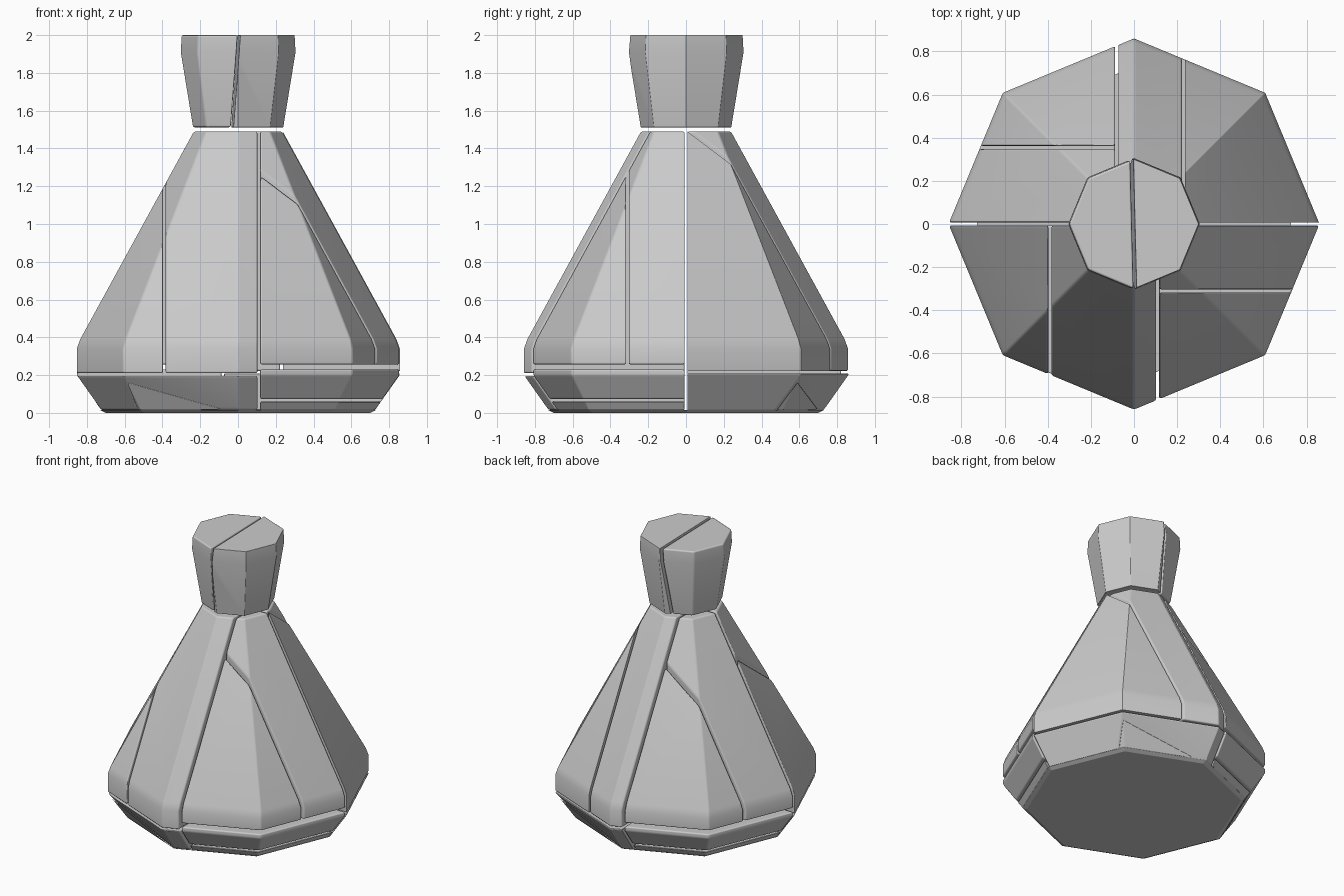
import bpy, bmesh
from math import sin, cos, pi
from mathutils import Vector

cube = bpy.data.objects.get("Cube")
if cube:
    bpy.data.objects.remove(cube, do_unlink=True)

stone = bpy.data.materials.new("stone grey")
stone.use_nodes = True
grey = (0.6, 0.6, 0.6, 1)
stone.diffuse_color = grey
stone.node_tree.nodes["Principled BSDF"].inputs["Base Color"].default_value = grey

BODY = [(0.73, 0.016), (0.86, 0.2), (0.86, 0.34), (0.842, 0.39), (0.24, 1.49)]
NECK = [(0.24, 1.512), (0.305, 1.91), (0.3, 2.0)]
PLATE = [(0.7, 0), (0.73, 0.015)]
GAP = 0.007


def octagon_solid(profile):
    """Closed eight-sided solid with a corner on each axis."""
    bm = bmesh.new()
    rings = [[bm.verts.new((r * cos(i * pi / 4), r * sin(i * pi / 4), z))
              for i in range(8)] for r, z in profile]
    for low, high in zip(rings, rings[1:]):
        for i in range(8):
            j = (i + 1) % 8
            bm.faces.new((low[i], low[j], high[j], high[i]))
    bm.faces.new(rings[0][::-1])
    bm.faces.new(rings[-1])
    return bm


def piece(name, profile, cuts=(), turn=1, bevel=0.01):
    """Keep the part of the solid on the inner side of every cut.
    A cut is (point, outward normal, half gap)."""
    bm = octagon_solid(profile)
    for point, normal, gap in cuts:
        n = Vector(normal).normalized()
        geom = bm.verts[:] + bm.edges[:] + bm.faces[:]
        res = bmesh.ops.bisect_plane(bm, geom=geom, plane_co=Vector(point) - n * gap,
                                     plane_no=n, clear_outer=True)
        rim = [e for e in res["geom_cut"] if isinstance(e, bmesh.types.BMEdge)]
        bmesh.ops.holes_fill(bm, edges=rim, sides=0)
    for v in bm.verts:
        v.co.x *= turn
        v.co.y *= turn
    bmesh.ops.recalc_face_normals(bm, faces=bm.faces[:])
    for f in bm.faces:
        f.smooth = True
    mesh = bpy.data.meshes.new(name)
    bm.to_mesh(mesh)
    bm.free()
    mesh.materials.append(stone)
    obj = bpy.data.objects.new(name, mesh)
    bpy.context.collection.objects.link(obj)
    mod = obj.modifiers.new("soft edges", "BEVEL")
    mod.width = bevel
    mod.segments = 2
    mod.limit_method = "ANGLE"
    mod.angle_limit = 0.35
    mod.harden_normals = True
    return obj


def below(axis, value, gap=GAP):
    p, n = [0, 0, 0], [0, 0, 0]
    p[axis], n[axis] = value, 1
    return p, n, gap


def above(axis, value, gap=GAP):
    p, n, g = below(axis, value, gap)
    return p, [-c for c in n], g


X, Y, Z = range(3)

# Flask body: two halves, the back one turned half way round
for side, turn, main, inner, split, seam in (
        ("front", 1, 0.11, -0.39, -0.31, 0.203),
        ("back", -1, 0.08, -0.23, -0.355, 0.215)):
    half = below(Y, 0)
    wide = [half, above(X, main)]
    narrow = [half, below(X, main)]

    # banded side: foot, band and two tall shards
    piece(side + "_foot", BODY, wide + [below(Z, 0.066)], turn, 0.006)
    piece(side + "_band", BODY, wide + [above(Z, 0.066), below(Z, 0.243, 0.013)], turn)
    tall = wide + [above(Z, 0.243, 0.013)]
    piece(side + "_outer_shard", BODY, tall + [below(Y, split)], turn)
    piece(side + "_inner_shard", BODY, tall + [above(Y, split)], turn)

    # plain side: base with a slanted corner break and two tall shards
    base = narrow + [below(Z, seam)]
    corner = Vector((-0.61, -0.61, 0.2))
    n = (Vector((-0.645, -0.42, 0.016)) - corner).cross(Vector((0.645, -0.31, 0)))
    if n.y > 0:
        n.negate()
    piece(side + "_base", BODY, base + [(corner, n, 0.003)], turn)
    piece(side + "_base_corner", BODY, base + [(corner, -n, 0.003)], turn, 0.005)
    tall = narrow + [above(Z, seam)]
    piece(side + "_middle_shard", BODY, tall + [above(X, inner)], turn)
    piece(side + "_side_shard", BODY, tall + [below(X, inner)], turn)

# Thin plate closing the underside
piece("base_plate", PLATE, bevel=0.002)

# Neck split by a leaning crack
crack = Vector((-0.02, 0, 1.75))
lean = Vector((1, 0.025, -0.07))
piece("neck_left", NECK, [(crack, -lean, GAP)])
piece("neck_right", NECK, [(crack, lean, GAP)])
